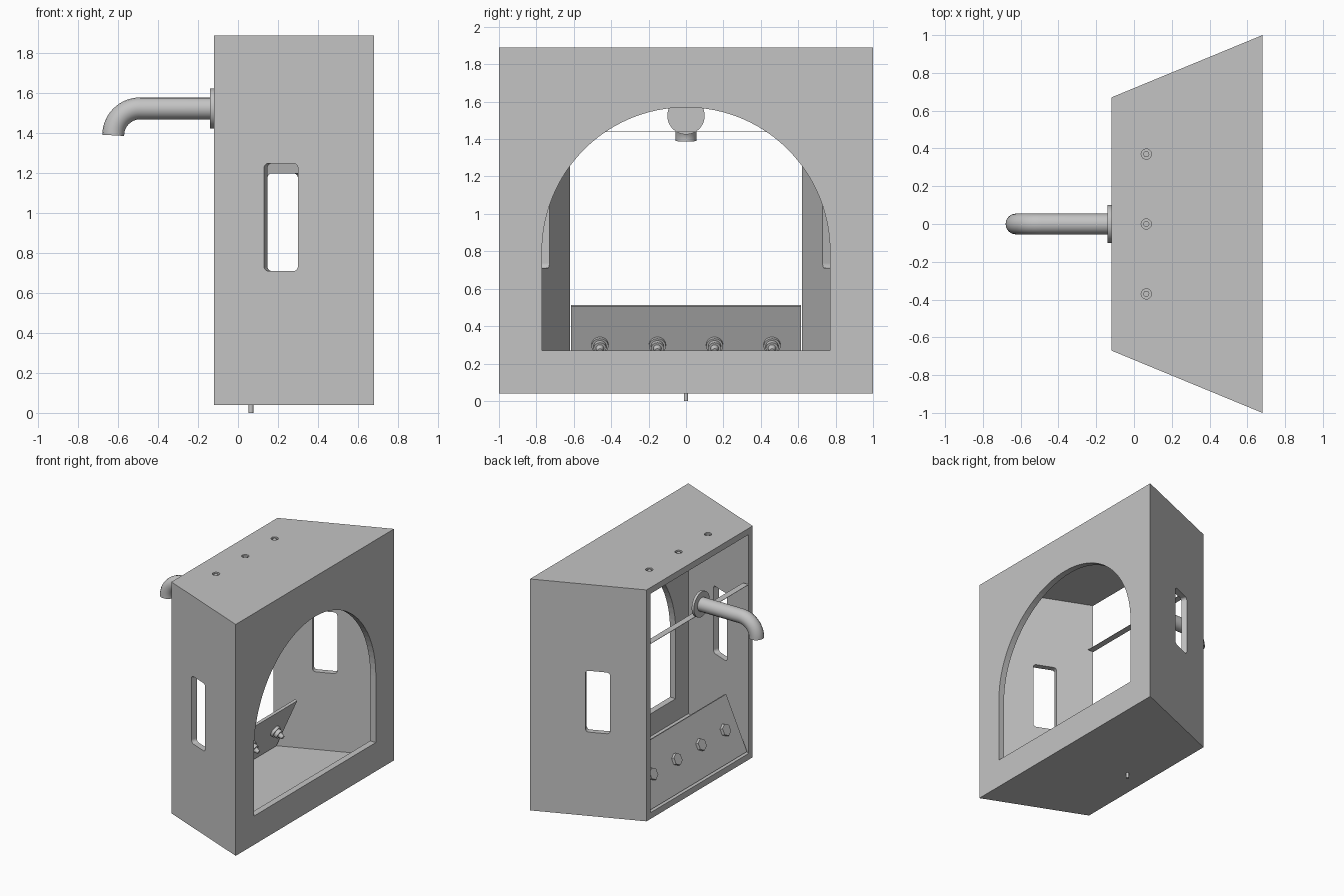
import bpy, bmesh, math
from mathutils import Matrix, Vector

cube = bpy.data.objects.get("Cube")
if cube:
    bpy.data.objects.remove(cube, do_unlink=True)

grey = bpy.data.materials.new("plain_grey")
grey.use_nodes = True
grey.diffuse_color = (0.55, 0.55, 0.55, 1)
grey.node_tree.nodes["Principled BSDF"].inputs["Base Color"].default_value = grey.diffuse_color


def finish(name, bm, smooth=False):
    bmesh.ops.recalc_face_normals(bm, faces=bm.faces)
    mesh = bpy.data.meshes.new(name)
    bm.to_mesh(mesh)
    bm.free()
    mesh.materials.append(grey)
    ob = bpy.data.objects.new(name, mesh)
    bpy.context.collection.objects.link(ob)
    if smooth:
        activate(ob)
        bpy.ops.object.shade_smooth_by_angle(angle=math.radians(35))
    return ob


def activate(ob):
    bpy.ops.object.select_all(action="DESELECT")
    ob.select_set(True)
    bpy.context.view_layer.objects.active = ob


def prism(name, outline, offset, matrix=Matrix()):
    """Extrude a closed 3D outline by an offset vector."""
    bm = bmesh.new()
    face = bm.faces.new([bm.verts.new(p) for p in outline])
    ext = bmesh.ops.extrude_face_region(bm, geom=[face])
    moved = [v for v in ext["geom"] if isinstance(v, bmesh.types.BMVert)]
    bmesh.ops.translate(bm, verts=moved, vec=offset)
    bmesh.ops.transform(bm, matrix=matrix, verts=bm.verts)
    return finish(name, bm)


def rod(name, start, axis, length, radius, sides=32, tip=None):
    """Cylinder or cone from a start point along an axis."""
    axis = Vector(axis).normalized()
    bm = bmesh.new()
    m = Matrix.Translation(Vector(start) + axis * length / 2)
    m = m @ axis.to_track_quat("Z", "Y").to_matrix().to_4x4()
    bmesh.ops.create_cone(bm, cap_ends=True, segments=sides, radius1=radius,
                          radius2=radius if tip is None else tip, depth=length, matrix=m)
    return finish(name, bm, sides > 8)


def cut(target, cutter):
    mod = target.modifiers.new("cut", "BOOLEAN")
    mod.operation = "DIFFERENCE"
    mod.solver = "EXACT"
    mod.object = cutter
    activate(target)
    bpy.ops.object.modifier_apply(modifier="cut")
    bpy.data.objects.remove(cutter, do_unlink=True)


# Tapered housing, open at the narrow end
BACK, FRONT, BOTTOM, TOP, WALL = -0.12, 0.68, 0.04, 1.89, 0.05
SLOPE = 0.33 / 0.8


def half_width(x):
    return 0.67 + SLOPE * (x - BACK)


def trapezoid(x0, x1, inset, z):
    a, b = half_width(x0) - inset, half_width(x1) - inset
    return [(x0, -a, z), (x1, -b, z), (x1, b, z), (x0, a, z)]


housing = prism("housing", trapezoid(BACK, FRONT, 0, BOTTOM), (0, 0, TOP - BOTTOM))
cut(housing, prism("hollow", trapezoid(BACK - 0.1, FRONT - WALL, WALL, BOTTOM + WALL),
                   (0, 0, TOP - BOTTOM - 2 * WALL)))

# Arched opening in the wide face
R, SPRING, SILL = 0.77, 0.8, 0.27
arch = [(0.6, -R, SILL), (0.6, R, SILL)]
arch += [(0.6, R * math.cos(math.pi * i / 48), SPRING + R * math.sin(math.pi * i / 48))
         for i in range(49)]
cut(housing, prism("arch_cutter", arch, (0.2, 0, 0)))

# Rounded side windows, cut square to the slanted walls
for side, top in ((-1, 1.25), (1, 1.2)):
    half_w, low, r = 0.092, 0.71, 0.025
    half_h = (top - low) / 2
    outline = []
    for k, (sx, sz) in enumerate(((1, 1), (-1, 1), (-1, -1), (1, -1))):
        for i in range(7):
            a = math.pi / 2 * (k + i / 6)
            outline.append((sx * (half_w - r) + r * math.cos(a), -0.1,
                            sz * (half_h - r) + r * math.sin(a)))
    x = 0.215
    place = Matrix.Translation((x, side * half_width(x), low + half_h))
    place = place @ Matrix.Rotation(side * math.atan(SLOPE), 4, "Z")
    cut(housing, prism("window_cutter", outline, (0, 0.2, 0), place))

# Fixing holes with studs in the top, and a stud below
for y in (-0.37, 0, 0.37):
    cut(housing, rod("hole_cutter", (0.065, y, TOP - 0.03), (0, 0, 1), 0.1, 0.027, 24))
    rod("top_stud", (0.065, y, TOP - 0.04), (0, 0, 1), 0.035, 0.016, 16)
rod("bottom_stud", (0.065, 0, 0), (0, 0, 1), 0.06, 0.012, 16)

# Thin rail across the open end
h = half_width(BACK) - WALL
prism("cross_rail", [(BACK, -h, 1.438), (BACK + WALL, -h, 1.438),
                     (BACK + WALL, h, 1.438), (BACK, h, 1.438)], (0, 0, 0.003))

# Leaning panel
lean = math.atan2(0.185, 0.41)
centre = Vector((-0.008, 0, 0.305))
out = Vector((math.cos(lean), 0, -math.sin(lean)))
bm = bmesh.new()
bmesh.ops.create_cube(bm, size=1)
bmesh.ops.transform(bm, verts=bm.verts, matrix=Matrix.Translation(centre)
                    @ Matrix.Rotation(lean, 4, "Y") @ Matrix.Diagonal((0.02, 1.23, 0.45, 1)))
finish("leaning_panel", bm)

# Row of fittings through the panel
for y in (-0.46, -0.153, 0.153, 0.46):
    p = centre + Vector((0, y, 0))
    rod("hex_head", p - out * 0.008, -out, 0.026, 0.047, 6)
    rod("fitting_collar", p + out * 0.008, out, 0.024, 0.045)
    rod("fitting_body", p + out * 0.03, out, 0.03, 0.034)
    rod("fitting_tip", p + out * 0.058, out, 0.035, 0.022, tip=0.014)

# Spout with wall flange
rod("spout_flange", (BACK - 0.02, 0, 1.525), (1, 0, 0), 0.02, 0.1, 48)
bend = 0.135
path = [Vector((BACK, 0, 1.525))]
path += [Vector((-0.49 - bend * math.sin(a), 0, 1.525 - bend + bend * math.cos(a)))
         for a in (math.pi / 2 * i / 14 for i in range(15))]
curve = bpy.data.curves.new("spout", "CURVE")
curve.dimensions = "3D"
curve.bevel_depth = 0.055
curve.bevel_resolution = 6
curve.use_fill_caps = True
spline = curve.splines.new("POLY")
spline.points.add(len(path) - 1)
for point, co in zip(spline.points, path):
    point.co = (*co, 1)
spout = bpy.data.objects.new("spout", curve)
bpy.context.collection.objects.link(spout)
curve.materials.append(grey)
activate(spout)
bpy.ops.object.convert(target="MESH")
bpy.ops.object.shade_smooth_by_angle(angle=math.radians(35))
